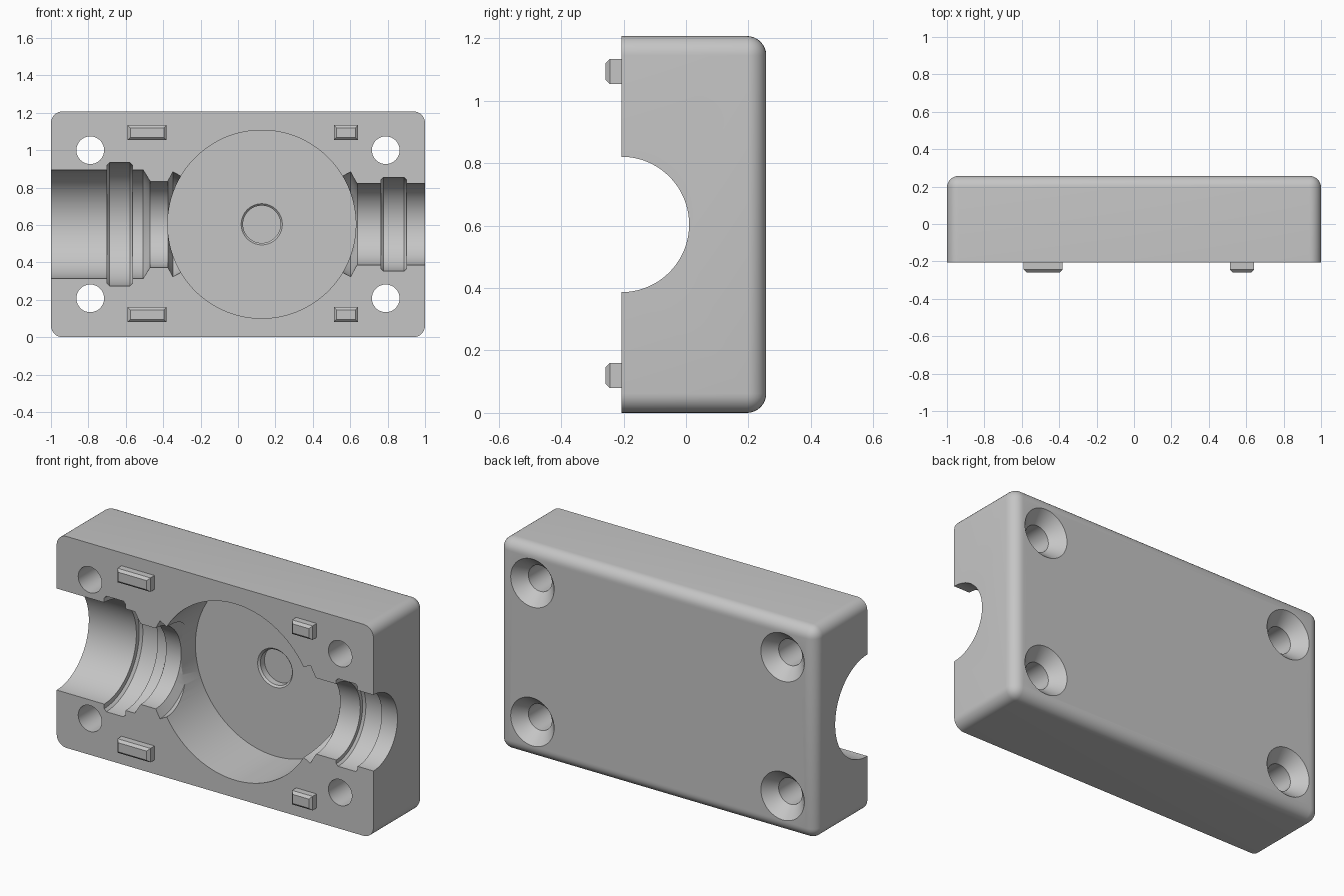
import bpy, bmesh, math
from mathutils import Vector, Matrix

if "Cube" in bpy.data.objects:
    bpy.data.objects.remove(bpy.data.objects["Cube"], do_unlink=True)

FRONT, BACK = -0.207, 0.257
HEIGHT = 1.207
MID = HEIGHT / 2
STEPS = 96

grey = bpy.data.materials.new("plain grey")
grey.use_nodes = True
colour = (0.56, 0.56, 0.56, 1)
grey.diffuse_color = colour
grey.node_tree.nodes["Principled BSDF"].inputs["Base Color"].default_value = colour


def to_object(name, bm):
    bmesh.ops.recalc_face_normals(bm, faces=bm.faces)
    mesh = bpy.data.meshes.new(name)
    bm.to_mesh(mesh)
    bm.free()
    mesh.materials.append(grey)
    obj = bpy.data.objects.new(name, mesh)
    bpy.context.collection.objects.link(obj)
    return obj


def box(name, low, high, round_edge, radius, segments):
    """Box whose edges are bevelled where round_edge(a, b) is true."""
    bm = bmesh.new()
    bmesh.ops.create_cube(bm, size=1)
    low, high = Vector(low), Vector(high)
    for v in bm.verts:
        v.co = (low + high) / 2 + v.co * (high - low)
    edges = [e for e in bm.edges if round_edge(e.verts[0].co, e.verts[1].co)]
    bmesh.ops.bevel(bm, geom=edges, offset=radius, segments=segments,
                    profile=0.5, affect='EDGES')
    return to_object(name, bm)


def lathe(name, profile, axis, centre):
    """Closed solid of revolution from (position, radius) points."""
    centre, axis = Vector(centre), Vector(axis)
    out = Matrix.Rotation(math.pi / STEPS, 3, axis) @ Vector((0, 0, 1))
    points = [(profile[0][0], 0)] + profile + [(profile[-1][0], 0)]
    bm = bmesh.new()
    verts = [bm.verts.new(centre + axis * p + out * r) for p, r in points]
    edges = [bm.edges.new(pair) for pair in zip(verts, verts[1:])]
    bmesh.ops.spin(bm, geom=verts + edges, cent=centre, axis=axis,
                   angle=math.tau, steps=STEPS)
    bmesh.ops.remove_doubles(bm, verts=bm.verts, dist=1e-5)
    return to_object(name, bm)


# Housing block, rounded everywhere except around the open front
housing = box("housing", (-1, FRONT, 0), (1, BACK, HEIGHT),
              lambda a, b: max(a.y, b.y) > 0, 0.062, 8)

cutters = []

# Stepped bore along the block, with ring grooves and angled seats
bore = [(-1.1, 0.29), (-0.70, 0.29), (-0.70, 0.316), (-0.687, 0.33),
        (-0.578, 0.33), (-0.565, 0.316), (-0.565, 0.29), (-0.507, 0.29),
        (-0.47, 0.23), (-0.375, 0.23), (-0.348, 0.28), (-0.25, 0.228),
        (0.504, 0.228), (0.602, 0.28), (0.629, 0.23), (0.638, 0.217),
        (0.765, 0.217), (0.765, 0.238), (0.777, 0.25), (0.888, 0.25),
        (0.90, 0.238), (0.90, 0.217), (1.1, 0.217)]
cutters.append(lathe("bore_cutter", bore, (1, 0, 0), (0, FRONT, MID)))

# Round chamber with a shallow socket in its floor
chamber = [(-0.3, 0.503), (0.153, 0.503), (0.153, 0.11),
           (0.163, 0.10), (0.20, 0.10)]
cutters.append(lathe("chamber_cutter", chamber, (0, 1, 0), (0.127, 0, MID)))

# Countersunk screw holes
screw = [(-0.3, 0.074), (BACK - 0.07, 0.074), (BACK, 0.137), (0.3, 0.137)]
for x in (-0.79, 0.79):
    for side in (-1, 1):
        cutters.append(lathe("screw_cutter", screw, (0, 1, 0),
                             (x, 0, MID + side * 0.396)))

for cutter in cutters:
    mod = housing.modifiers.new(cutter.name, 'BOOLEAN')
    mod.operation = 'DIFFERENCE'
    mod.solver = 'EXACT'
    mod.object = cutter
bpy.context.view_layer.objects.active = housing
housing.select_set(True)
for mod in list(housing.modifiers):
    bpy.ops.object.modifier_apply(modifier=mod.name)
for cutter in cutters:
    bpy.data.objects.remove(cutter, do_unlink=True)
bpy.ops.object.shade_smooth_by_angle(angle=math.radians(25))

# Locating pegs with chamfered tips
for label, x0, x1 in (("right", -0.59, -0.382), ("left", 0.512, 0.642)):
    for level, z in (("lower", 0.12), ("upper", HEIGHT - 0.12 + 0.006)):
        box(f"{level}_{label}_peg", (x0, FRONT - 0.051, z - 0.04),
            (x1, FRONT + 0.01, z + 0.04),
            lambda a, b: max(a.y, b.y) < FRONT, 0.014, 1)
